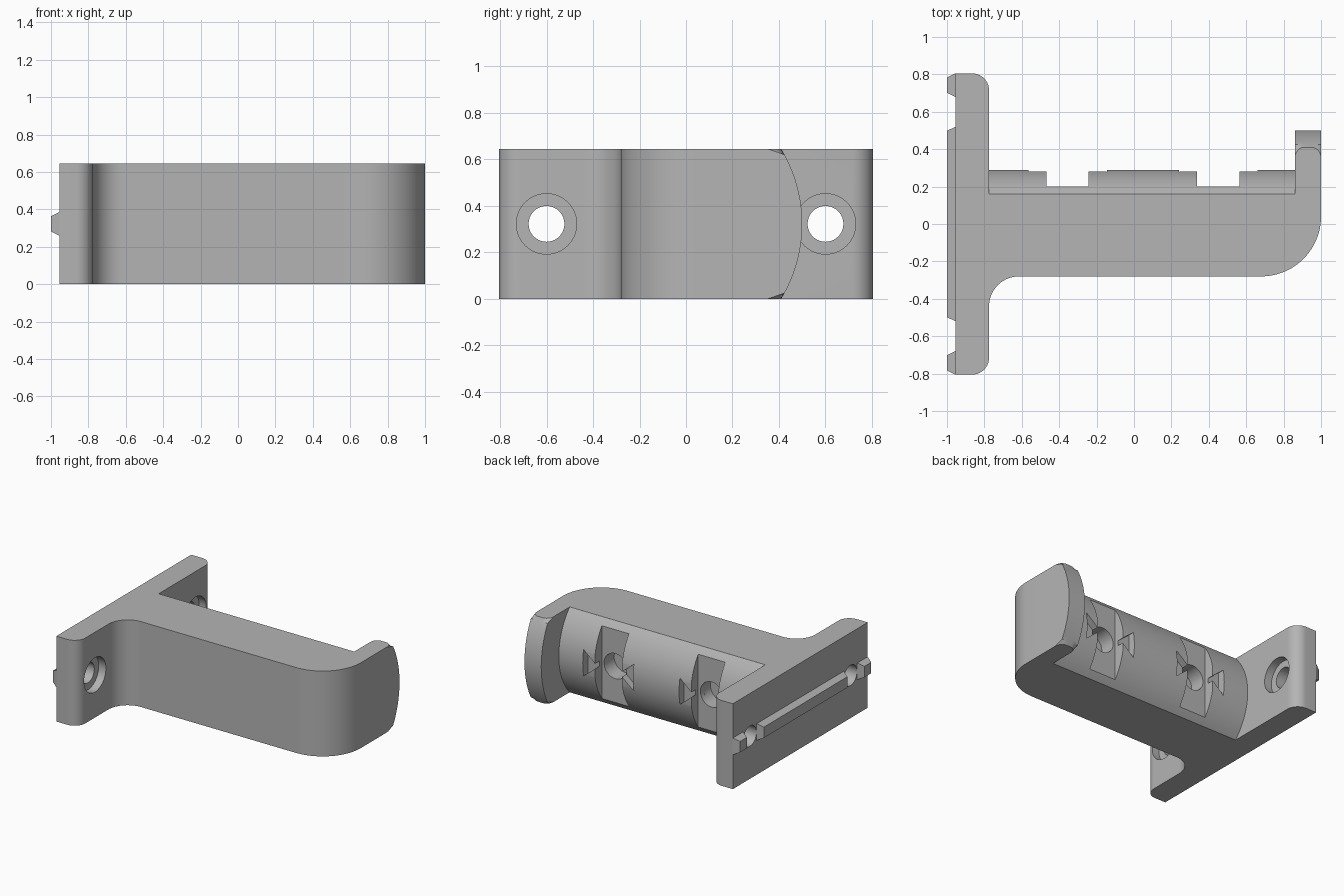
import bpy, bmesh
from math import sin, cos, radians

cube = bpy.data.objects.get("Cube")
if cube:
    bpy.data.objects.remove(cube, do_unlink=True)

H = 0.645
MID = H / 2

grey = bpy.data.materials.new("plain grey")
grey.use_nodes = True
color = (0.46, 0.46, 0.46, 1)
grey.diffuse_color = color
grey.node_tree.nodes["Principled BSDF"].inputs["Base Color"].default_value = color


def arc(cx, cy, r, a, b, n=14):
    angles = [radians(a + (b - a) * i / n) for i in range(n + 1)]
    return [(cx + r * cos(t), cy + r * sin(t)) for t in angles]


def finish(name, bm):
    bmesh.ops.recalc_face_normals(bm, faces=bm.faces)
    mesh = bpy.data.meshes.new(name)
    bm.to_mesh(mesh)
    bm.free()
    mesh.materials.append(grey)
    ob = bpy.data.objects.new(name, mesh)
    bpy.context.collection.objects.link(ob)
    return ob


def prism_bm(points, axis, low, high):
    """Extrude a 2D outline along one axis."""
    place = {"x": lambda u, v, w: (w, u, v),
             "y": lambda u, v, w: (u, w, v),
             "z": lambda u, v, w: (u, v, w)}[axis]
    bm = bmesh.new()
    a = [bm.verts.new(place(u, v, low)) for u, v in points]
    b = [bm.verts.new(place(u, v, high)) for u, v in points]
    bm.faces.new(a)
    bm.faces.new(b)
    for i in range(len(a)):
        j = (i + 1) % len(a)
        bm.faces.new((a[i], a[j], b[j], b[i]))
    return bm


def prism(name, *args):
    return finish(name, prism_bm(*args))


def circle(u, v, r):
    return arc(u, v, r, 0, 360, 40)[:-1]


def activate(ob):
    bpy.ops.object.select_all(action="DESELECT")
    ob.select_set(True)
    bpy.context.view_layer.objects.active = ob


def cut(targets, points, axis, low, high):
    cutter = prism("cutter", points, axis, low, high)
    cutter.hide_render = True
    for ob in targets:
        activate(ob)
        mod = ob.modifiers.new("cut", "BOOLEAN")
        mod.operation = "DIFFERENCE"
        mod.solver = "EXACT"
        mod.object = cutter
        bpy.ops.object.modifier_apply(modifier=mod.name)
    bpy.data.objects.remove(cutter, do_unlink=True)


# Wall plate and arm in one profile
outline = [(-0.955, -0.805)]
outline += arc(-0.865, -0.715, 0.09, -90, 0)
outline += arc(-0.615, -0.44, 0.16, 180, 90)
outline += arc(0.68, 0.04, 0.32, -90, 0, 24)
outline += [(1, 0.16), (-0.775, 0.16)]
outline += arc(-0.865, 0.715, 0.09, 0, 90)
outline += [(-0.955, 0.805)]
body = prism("plate_and_arm", outline, "z", 0, H)

# Curved cradle along the back of the arm
cradle = prism("cradle", arc(-0.175, MID, 0.465, -43.9, 43.9, 32), "x", -0.775, 0.86)

# End lip with a bowed, rounded edge
lip_side = [(0.16, 0)] + arc(-0.12, MID, 0.62, -31.3, 31.3, 24) + [(0.16, H)]
bm = prism_bm(lip_side, "x", 0.86, 1)
rim = [e for e in bm.edges
       if all(v.co.y > 0.4 for v in e.verts)
       and abs(e.verts[0].co.x - e.verts[1].co.x) < 0.01]
bmesh.ops.bevel(bm, geom=rim, offset=0.05, segments=6, profile=0.5, affect="EDGES")
lip = finish("end_lip", bm)

# Screw holes with counterbores
for y in (-0.6, 0.6):
    cut([body], circle(y, MID, 0.077), "x", -1.1, -0.7)
    cut([body], circle(y, MID, 0.13), "x", -0.835, -0.7)

# Strap channels, side pockets and round sockets in the cradle
for x in (-0.355, 0.45):
    def box(w, h):
        return [(x - w, MID - h), (x + w, MID - h), (x + w, MID + h), (x - w, MID + h)]
    cut([cradle], box(0.21, 0.11), "y", 0.282, 0.5)
    cut([cradle], box(0.113, 0.29), "y", 0.2, 0.5)
    for s in (-1, 1):
        wedge = [(x + s * 0.21, MID - 0.1), (x + s * 0.21, MID + 0.1), (x + s * 0.09, MID)]
        cut([cradle], wedge, "y", 0.23, 0.5)
    cut([cradle, body], circle(x, MID, 0.095), "y", 0.08, 0.5)


# Tapered locating keys on the wall side
def key(name, low, high):
    bm = bmesh.new()
    bmesh.ops.create_cube(bm, size=1)
    for v in bm.verts:
        inset = 0.022 if v.co.x < 0 else 0
        half = (high - low) / 2 - inset
        v.co.y = (low + high) / 2 + (half if v.co.y > 0 else -half)
        v.co.z = MID + (0.063 - inset if v.co.z > 0 else inset - 0.063)
        v.co.x = -1 if v.co.x < 0 else -0.955
    return finish(name, bm)


keys = [key("long_key", -0.52, 0.52),
        key("back_key", 0.68, 0.805),
        key("front_key", -0.805, -0.68)]

for ob in [body, cradle, lip] + keys:
    activate(ob)
    bpy.ops.object.shade_smooth_by_angle(angle=radians(30))
